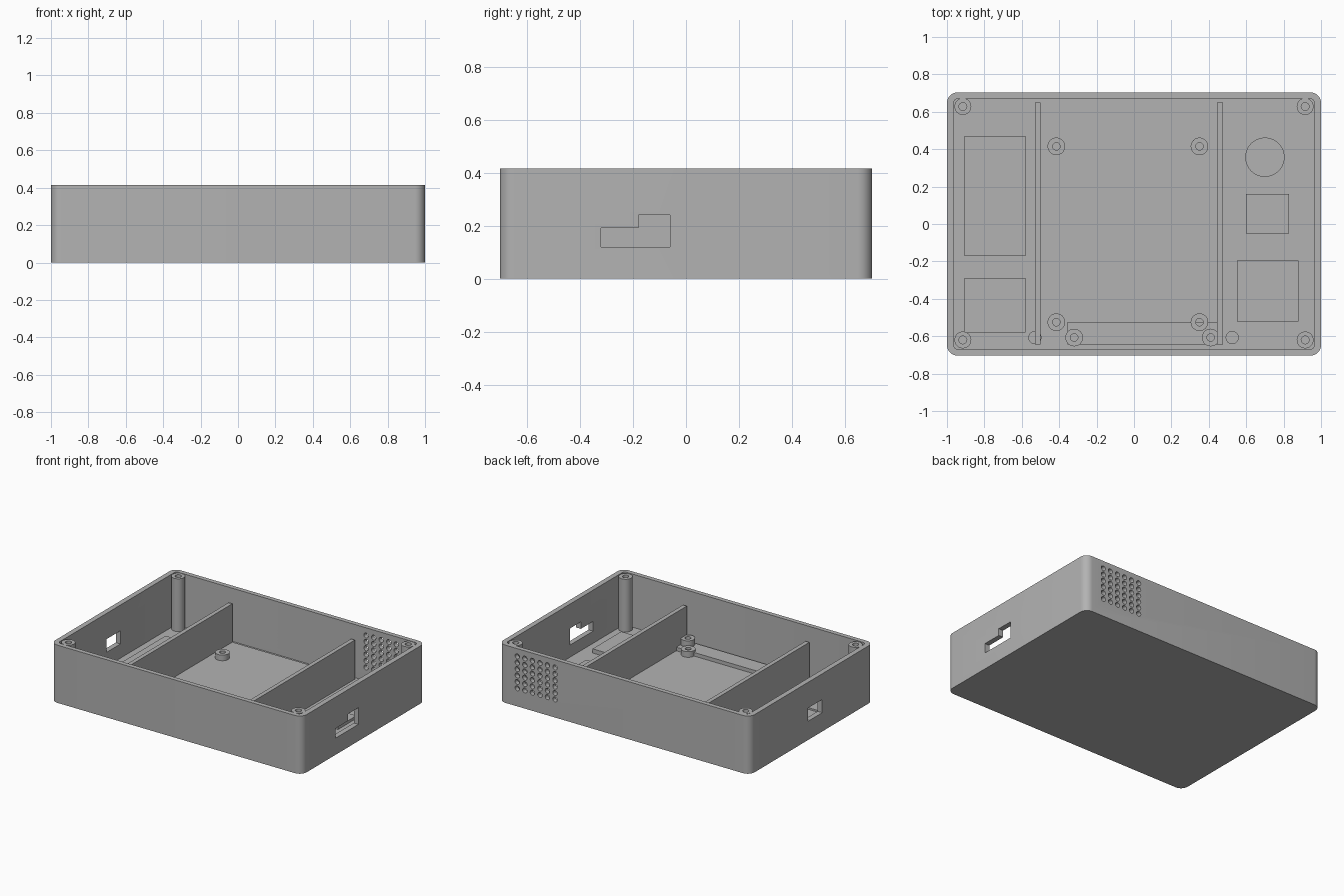
import bpy, bmesh, math
from mathutils import Matrix, Vector

cube = bpy.data.objects.get("Cube")
if cube:
    bpy.data.objects.remove(cube, do_unlink=True)

grey = bpy.data.materials.new("plain grey")
grey.use_nodes = True
colour = (0.45, 0.45, 0.45, 1)
grey.diffuse_color = colour
grey.node_tree.nodes["Principled BSDF"].inputs["Base Color"].default_value = colour

HEIGHT, FLOOR, DIVIDER = 0.415, 0.033, 0.315


def finish(name, bm):
    """Turn a bmesh into a grey object with sharp edges kept."""
    bmesh.ops.recalc_face_normals(bm, faces=bm.faces)
    mesh = bpy.data.meshes.new(name)
    bm.to_mesh(mesh)
    bm.free()
    mesh.materials.append(grey)
    mesh.shade_smooth()
    mesh.set_sharp_from_angle(angle=math.radians(30))
    ob = bpy.data.objects.new(name, mesh)
    bpy.context.collection.objects.link(ob)
    return ob


def extrude(bm, points, direction):
    """Add a closed prism: a flat outline swept along a direction."""
    face = bm.faces.new([bm.verts.new(p) for p in points])
    out = bmesh.ops.extrude_face_region(bm, geom=[face], use_keep_orig=True)
    verts = [g for g in out["geom"] if isinstance(g, bmesh.types.BMVert)]
    bmesh.ops.translate(bm, verts=verts, vec=Vector(direction))


def box(name, x0, x1, y0, y1, z0, z1):
    bm = bmesh.new()
    extrude(bm, [(x0, y0, z0), (x1, y0, z0), (x1, y1, z0), (x0, y1, z0)], (0, 0, z1 - z0))
    return finish(name, bm)


def rounded_box(name, hx, hy, r, z0, z1, steps=8):
    bm = bmesh.new()
    pts = []
    for q, (sx, sy) in enumerate([(1, 1), (-1, 1), (-1, -1), (1, -1)]):
        for i in range(steps + 1):
            a = math.pi / 2 * (q + i / steps)
            pts.append((sx * (hx - r) + r * math.cos(a), sy * (hy - r) + r * math.sin(a), z0))
    extrude(bm, pts, (0, 0, z1 - z0))
    return finish(name, bm)


def cylinder(name, x, y, r, z0, z1, sides=32):
    bm = bmesh.new()
    ring = [2 * math.pi * i / sides for i in range(sides)]
    extrude(bm, [(x + r * math.cos(a), y + r * math.sin(a), z0) for a in ring], (0, 0, z1 - z0))
    return finish(name, bm)


def cut(target, cutter):
    """Subtract the cutter for good and remove it."""
    mod = target.modifiers.new("cut", "BOOLEAN")
    mod.operation, mod.solver, mod.object = "DIFFERENCE", "EXACT", cutter
    graph = bpy.context.evaluated_depsgraph_get()
    mesh = bpy.data.meshes.new_from_object(target.evaluated_get(graph))
    target.modifiers.clear()
    target.data = mesh
    bpy.data.objects.remove(cutter, do_unlink=True)
    mesh.shade_smooth()
    mesh.set_sharp_from_angle(angle=math.radians(30))


def standoff(name, x, y, r, hole, z0, z1, depth):
    post = cylinder(name, x, y, r, z0, z1)
    cut(post, cylinder("bore", x, y, hole, z1 - depth, z1 + 0.1, 20))


# Tub with a rounded outline
shell = rounded_box("case_shell", 1.0, 0.703, 0.055, 0, HEIGHT)
cut(shell, rounded_box("cavity", 0.963, 0.67, 0.02, FLOOR, 1, 4))

# Stepped port on the left side, small rectangular port on the right side
bm = bmesh.new()
step = [(-0.32, 0.12), (-0.06, 0.12), (-0.06, 0.24), (-0.18, 0.24), (-0.18, 0.19), (-0.32, 0.19)]
extrude(bm, [(0.9, y, z) for y, z in step], (0.2, 0, 0))
cut(shell, finish("stepped_port", bm))
cut(shell, box("small_port", -1.1, -0.9, -0.12, 0.04, 0.135, 0.23))

# Grid of round vents in the back wall
bm = bmesh.new()
for col in range(6):
    for row in range(6):
        x, z = 0.70 + (col - 2.5) * 0.06, 0.245 + (row - 2.5) * 0.046
        ring = [2 * math.pi * i / 16 for i in range(16)]
        extrude(bm, [(x + 0.018 * math.cos(a), 0.6, z + 0.018 * math.sin(a)) for a in ring], (0, 0.2, 0))
cut(shell, finish("vents", bm))

# Screw posts in the corners
for x in (-0.915, 0.915):
    for y in (-0.62, 0.628):
        standoff("corner_post", x, y, 0.045, 0.021, FLOOR - 0.01, HEIGHT - 0.003, 0.3)

# Central bay: thin base plate between two dividers
box("bay_plate", -0.53, 0.475, -0.645, 0.65, FLOOR - 0.01, FLOOR + 0.006)
box("right_divider", -0.53, -0.50, -0.645, 0.65, FLOOR - 0.01, DIVIDER)
box("left_divider", 0.445, 0.475, -0.645, 0.65, FLOOR - 0.01, DIVIDER)

# Raised ledge and board standoffs in the bay
box("front_ledge", -0.355, 0.445, -0.645, -0.525, FLOOR, 0.065)
for x in (-0.415, 0.35):
    for y in (-0.525, 0.415):
        standoff("board_standoff", x, y, 0.047, 0.02, FLOOR, 0.08, 0.04)
for x in (-0.32, 0.41):
    standoff("ledge_standoff", x, -0.607, 0.047, 0.02, FLOOR, 0.11, 0.04)
for x in (-0.53, 0.525):
    cylinder("locating_peg", x, -0.607, 0.035, FLOOR - 0.01, 0.055)

# Raised mounting pads on the floor of the side bays
for x0, x1, y0, y1, h in [(-0.905, -0.58, -0.17, 0.47, 0.012), (-0.905, -0.58, -0.58, -0.29, 0.012),
                          (0.55, 0.88, -0.52, -0.195, 0.03), (0.60, 0.83, -0.05, 0.16, 0.02)]:
    box("mounting_pad", x0, x1, y0, y1, FLOOR - 0.01, FLOOR + h)
cylinder("round_pad", 0.70, 0.357, 0.105, FLOOR - 0.01, FLOOR + 0.02, 48)
